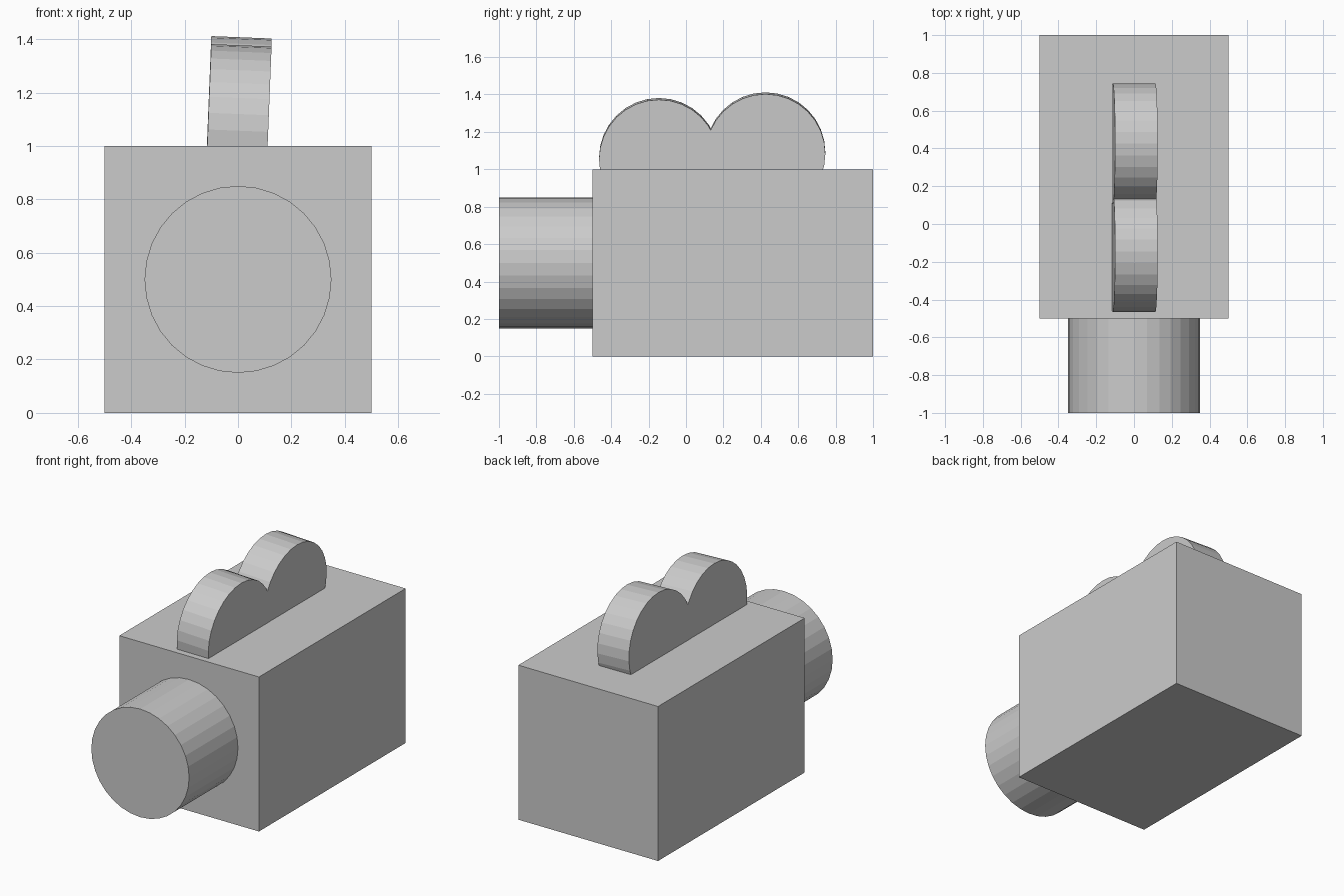
import bpy
from math import radians

if "Cube" in bpy.data.objects:
    bpy.data.objects.remove(bpy.data.objects["Cube"])


def cylinder(name, radius, depth, location, rotation):
    bpy.ops.mesh.primitive_cylinder_add(vertices=32, radius=radius, depth=depth,
                                        location=location, rotation=rotation)
    bpy.context.object.name = name


# Camera body
bpy.ops.mesh.primitive_cube_add(size=1, location=(0, 0.25, 0.5))
body = bpy.context.object
body.name = "camera_body"
body.scale = (1, 1.5, 1)
bpy.ops.object.transform_apply(location=False, rotation=False, scale=True)

# Lens barrel, set slightly into the front of the body
cylinder("lens", 0.35, 0.55, (0, -0.725, 0.5), (radians(90), 0, 0))

# Two film reels, leaning slightly and sunk into the top
for name, y, z in (("front_reel", -0.145, 1.057), ("back_reel", 0.425, 1.087)):
    cylinder(name, 0.32, 0.226, (0, y, z), (0, radians(92.3), 0))
